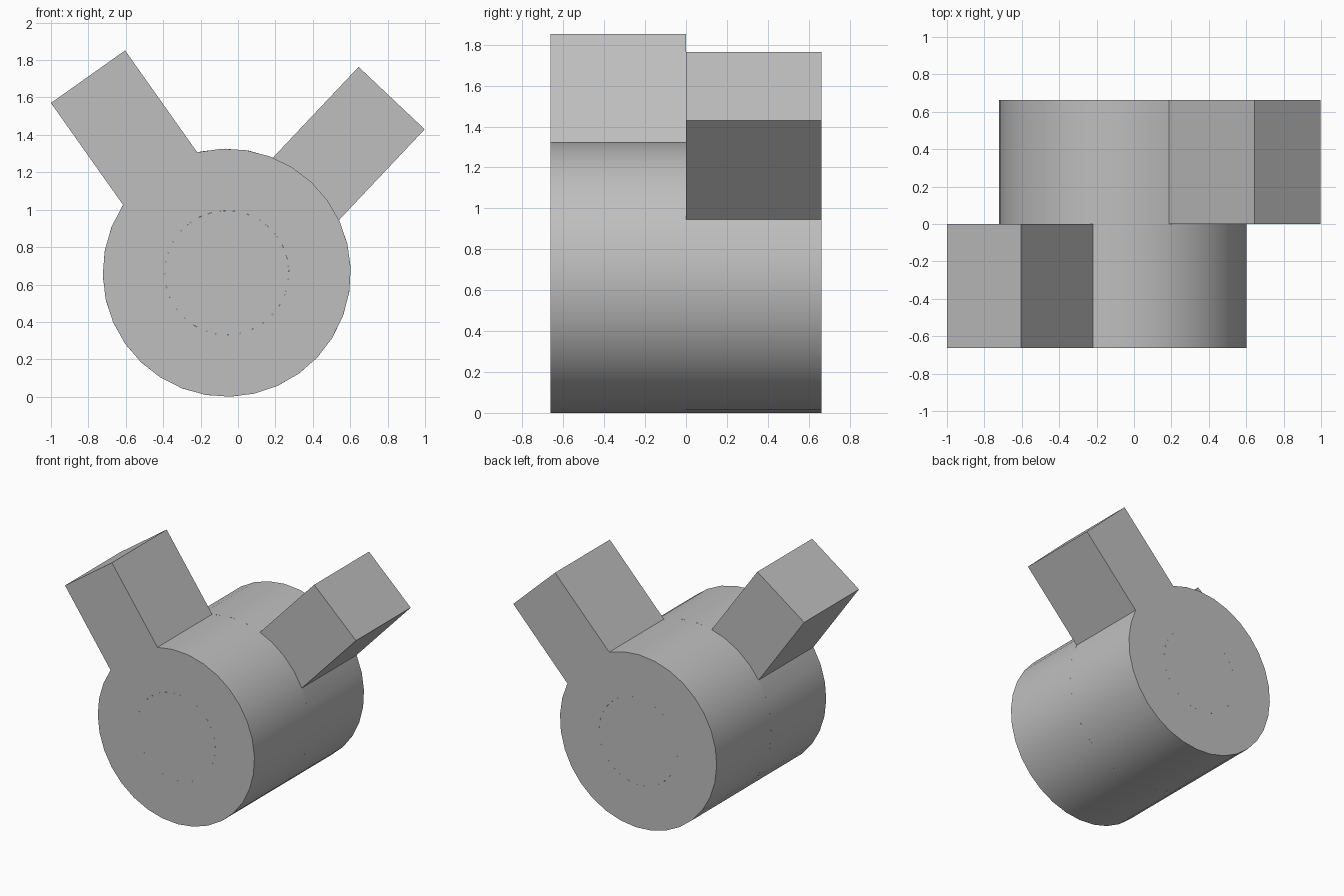
import bpy, bmesh, math

cube = bpy.data.objects.get("Cube")
if cube:
    bpy.data.objects.remove(cube, do_unlink=True)

CX, CZ = -0.06, 0.663      # hinge axis
R, BORE = 0.663, 0.332     # barrel and pin radii
DEPTH = 0.662              # depth of one knuckle
HALF_W, REACH = 0.243, 1.284   # arm half width and reach from the axis

grey = bpy.data.materials.new("plain grey")
grey.use_nodes = True
colour = (0.52, 0.52, 0.52, 1)
grey.diffuse_color = colour
grey.node_tree.nodes["Principled BSDF"].inputs["Base Color"].default_value = colour


def finish(name, bm):
    """Turn a bmesh into a smooth shaded object with sharp edges kept."""
    bmesh.ops.recalc_face_normals(bm, faces=bm.faces)
    mesh = bpy.data.meshes.new(name)
    bm.to_mesh(mesh)
    bm.free()
    mesh.materials.append(grey)
    obj = bpy.data.objects.new(name, mesh)
    bpy.context.collection.objects.link(obj)
    bpy.ops.object.select_all(action='DESELECT')
    obj.select_set(True)
    bpy.context.view_layer.objects.active = obj
    bpy.ops.object.shade_smooth_by_angle(angle=math.radians(30))


def polar(r, a, y):
    return (CX + r * math.cos(a), y, CZ + r * math.sin(a))


def knuckle(name, arm_angle, y0, y1):
    """Bored barrel with one straight arm, extruded along y."""
    root = math.asin(HALF_W / R)
    tip = math.atan2(HALF_W, REACH)
    steps = 28
    outline = [(R, root + (2 * math.pi - 2 * root) * i / steps) for i in range(steps + 1)]
    corner = math.hypot(HALF_W, REACH)
    outline += [(corner, -tip), (REACH, 0), (corner, tip)]
    bm = bmesh.new()
    rings = []
    for y in (y0, y1):
        outer = [bm.verts.new(polar(r, a + arm_angle, y)) for r, a in outline]
        inner = [bm.verts.new(polar(BORE, a + arm_angle, y)) for r, a in outline]
        rings.append((outer, inner))
    (of, inf), (ob, inb) = rings
    n = len(outline)
    for i in range(n):
        j = (i + 1) % n
        for a, b in ((of, inf), (ob, inb), (of, ob), (inf, inb)):
            bm.faces.new((a[i], a[j], b[j], b[i]))
    finish(name, bm)


# Two barrels, each with its own arm
knuckle("front_knuckle", math.radians(125.3), -DEPTH, 0)
knuckle("back_knuckle", math.radians(46.65), 0, DEPTH)

# Pin filling the bore, flush with both ends
bm = bmesh.new()
sides = 32
ends = [[bm.verts.new(polar(BORE, 2 * math.pi * i / sides, y)) for i in range(sides)]
        for y in (-DEPTH, DEPTH)]
for ring in ends:
    bm.faces.new(ring)
for i in range(sides):
    j = (i + 1) % sides
    bm.faces.new((ends[0][i], ends[0][j], ends[1][j], ends[1][i]))
finish("hinge_pin", bm)
